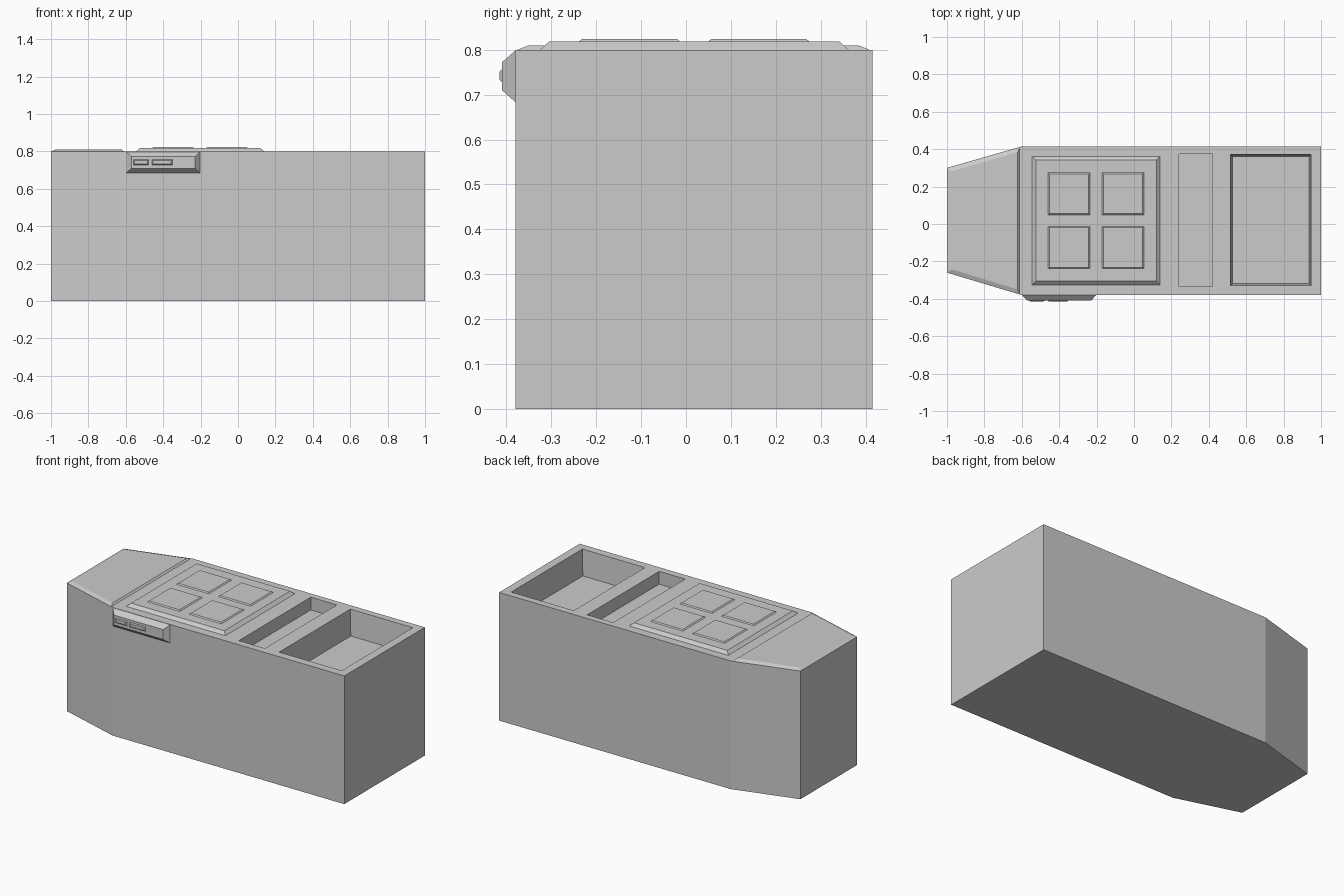
import bpy, bmesh

if "Cube" in bpy.data.objects:
    bpy.data.objects.remove(bpy.data.objects["Cube"])


def loft(name, rings):
    """Closed solid through matching rings of points, bottom to top."""
    bm = bmesh.new()
    loops = [[bm.verts.new(p) for p in ring] for ring in rings]
    n = len(loops[0])
    bm.faces.new(loops[0][::-1])
    bm.faces.new(loops[-1])
    for a, b in zip(loops, loops[1:]):
        for i in range(n):
            j = (i + 1) % n
            bm.faces.new((a[i], a[j], b[j], b[i]))
    bmesh.ops.recalc_face_normals(bm, faces=bm.faces)
    mesh = bpy.data.meshes.new(name)
    bm.to_mesh(mesh)
    bm.free()
    obj = bpy.data.objects.new(name, mesh)
    bpy.context.collection.objects.link(obj)
    return obj


def at_z(outline, z):
    return [(x, y, z) for x, y in outline]


def rect(x0, x1, y0, y1, inset=0.0):
    return [(x0 + inset, y0 + inset), (x1 - inset, y0 + inset),
            (x1 - inset, y1 - inset), (x0 + inset, y1 - inset)]


def slab(name, x0, x1, y0, y1, z0, z1, inset):
    return loft(name, [at_z(rect(x0, x1, y0, y1), z0),
                       at_z(rect(x0, x1, y0, y1, inset), z1)])


def cut(target, name, x0, x1, y0, y1, depth, inset):
    cutter = loft(name, [at_z(rect(x0, x1, y0, y1, inset), 0.8 - depth),
                         at_z(rect(x0, x1, y0, y1), 0.8),
                         at_z(rect(x0, x1, y0, y1), 0.9)])
    cutter.hide_render = True
    cutter.hide_viewport = True
    mod = target.modifiers.new(name, 'BOOLEAN')
    mod.operation = 'DIFFERENCE'
    mod.solver = 'EXACT'
    mod.object = cutter


# Counter body with a tapered left end and two sunk basins
plan = [(-1, -0.26), (-0.6, -0.38), (1, -0.38), (1, 0.415), (-0.6, 0.415), (-1, 0.30)]
body = loft("counter_body", [at_z(plan, 0), at_z(plan, 0.8)])
cut(body, "basin_cutter", 0.515, 0.947, -0.33, 0.372, 0.16, 0.012)
cut(body, "tray_cutter", 0.24, 0.42, -0.335, 0.375, 0.08, 0.0)

# Raised worktop on the tapered end
loft("end_worktop", [
    at_z([(-1, -0.26), (-0.612, -0.375), (-0.612, 0.408), (-1, 0.298)], 0.795),
    at_z([(-1, -0.26), (-0.612, -0.375), (-0.612, 0.408), (-1, 0.298)], 0.8),
    at_z([(-0.975, -0.242), (-0.622, -0.35), (-0.622, 0.384), (-0.975, 0.282)], 0.81)])

# Hob plate and four burner pads
slab("hob_plate", -0.545, 0.14, -0.325, 0.362, 0.8, 0.818, 0.02)
for x in (-0.46, -0.172):
    for y in (-0.24, 0.048):
        slab("burner_pad", x, x + 0.226, y, y + 0.228, 0.817, 0.824, 0.008)


# Control panel on the front, with two raised keys
def front_slab(name, outer, inner, y0, y1):
    def ring(r, y):
        x0, x1, z0, z1 = r
        return [(x0, y, z0), (x1, y, z0), (x1, y, z1), (x0, y, z1)]
    return loft(name, [ring(outer, y0), ring(inner, y1)])


front_slab("control_panel", (-0.6, -0.2, 0.682, 0.8), (-0.57, -0.23, 0.71, 0.772), -0.378, -0.41)
for x0, x1 in ((-0.56, -0.478), (-0.462, -0.35)):
    front_slab("control_key", (x0, x1, 0.727, 0.757),
               (x0 + 0.007, x1 - 0.007, 0.733, 0.751), -0.409, -0.415)
